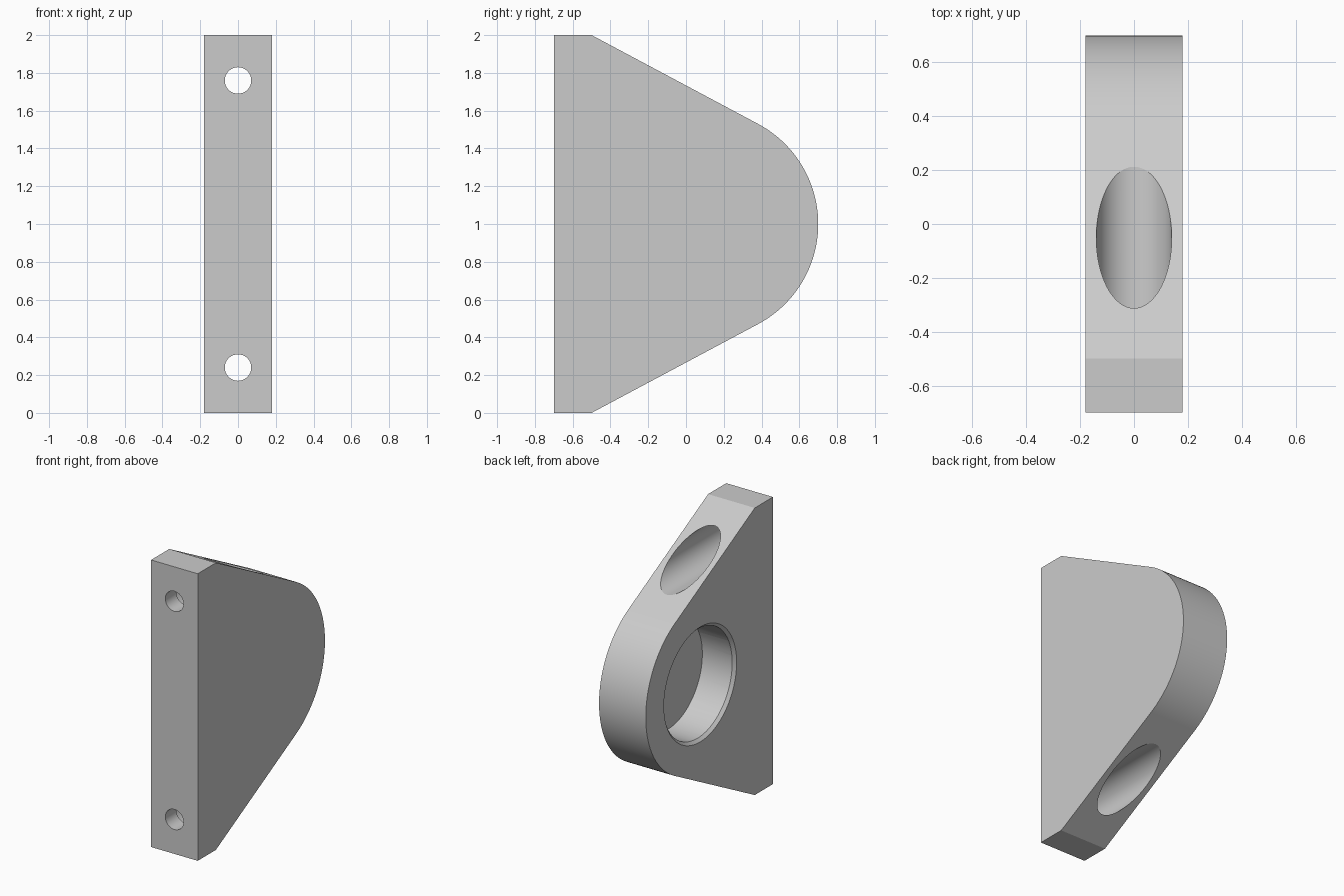
import bpy, bmesh, math
from mathutils import Matrix, Vector

cube = bpy.data.objects.get("Cube")
if cube:
    bpy.data.objects.remove(cube, do_unlink=True)

HALF_W = 0.18            # half thickness along x
FRONT, SHOULDER = -0.70, -0.50
CY, CZ, R = 0.10, 1.0, 0.60   # rounded nose

grey = bpy.data.materials.new("light_grey")
grey.use_nodes = True
colour = (0.6, 0.6, 0.6, 1)
grey.diffuse_color = colour
grey.node_tree.nodes["Principled BSDF"].inputs["Base Color"].default_value = colour


def add_object(name, bm):
    bmesh.ops.recalc_face_normals(bm, faces=bm.faces)
    mesh = bpy.data.meshes.new(name)
    bm.to_mesh(mesh)
    bm.free()
    mesh.materials.append(grey)
    obj = bpy.data.objects.new(name, mesh)
    bpy.context.collection.objects.link(obj)
    return obj


def cutter(name, axis, start, end, r1, r2, sides=64):
    """Cylinder or cone running along +x or +y between two points."""
    start, end = Vector(start), Vector(end)
    turn = Matrix.Rotation(math.pi / 2, 4, 'Y') if axis == 'X' else Matrix.Rotation(-math.pi / 2, 4, 'X')
    bm = bmesh.new()
    bmesh.ops.create_cone(bm, cap_ends=True, segments=sides, radius1=r1, radius2=r2,
                          depth=(end - start).length,
                          matrix=Matrix.Translation((start + end) / 2) @ turn)
    obj = add_object(name, bm)
    obj.hide_render = True
    return obj


# Bracket body: straight front edge, sloping sides tangent to a round nose
dy, dz = SHOULDER - CY, 2 - CZ
tangent = math.atan2(dz, dy) - math.acos(R / math.hypot(dy, dz))
STEPS = 48
profile = [(FRONT, 0), (SHOULDER, 0)]
for i in range(STEPS + 1):
    a = -tangent + 2 * tangent * i / STEPS
    profile.append((CY + R * math.cos(a), CZ + R * math.sin(a)))
profile += [(SHOULDER, 2), (FRONT, 2)]

bm = bmesh.new()
face = bm.faces.new([bm.verts.new((-HALF_W, y, z)) for y, z in profile])
new = bmesh.ops.extrude_face_region(bm, geom=[face])["geom"]
bmesh.ops.translate(bm, vec=(2 * HALF_W, 0, 0),
                    verts=[v for v in new if isinstance(v, bmesh.types.BMVert)])
body = add_object("bracket_body", bm)

# Blind round pocket with a chamfered rim on the right side
cutters = [
    cutter("pocket", 'X', (-0.3, CY, CZ), (0.07, CY, CZ), 0.38, 0.38, 96),
    cutter("pocket_chamfer", 'X', (-0.20, CY, CZ), (-0.14, CY, CZ), 0.42, 0.36, 96),
]

# Screw holes with counterbores opening through the slopes
for side, z in (("upper", 1.76), ("lower", 0.24)):
    cutters.append(cutter(side + "_screw_hole", 'Y', (0, -0.8, z), (0, -0.5, z), 0.07, 0.07))
    cutters.append(cutter(side + "_counterbore", 'Y', (0, -0.58, z), (0, 0.6, z), 0.14, 0.14))

bpy.ops.object.select_all(action='DESELECT')
bpy.context.view_layer.objects.active = body
body.select_set(True)
for c in cutters:
    mod = body.modifiers.new(c.name, 'BOOLEAN')
    mod.operation = 'DIFFERENCE'
    mod.solver = 'EXACT'
    mod.object = c
    bpy.ops.object.modifier_apply(modifier=mod.name)
    bpy.data.objects.remove(c, do_unlink=True)

# Smooth the round faces while keeping flats flat
bpy.ops.object.shade_smooth_by_angle(angle=math.radians(25))
weighted = body.modifiers.new("flat_faces", 'WEIGHTED_NORMAL')
weighted.keep_sharp = True
